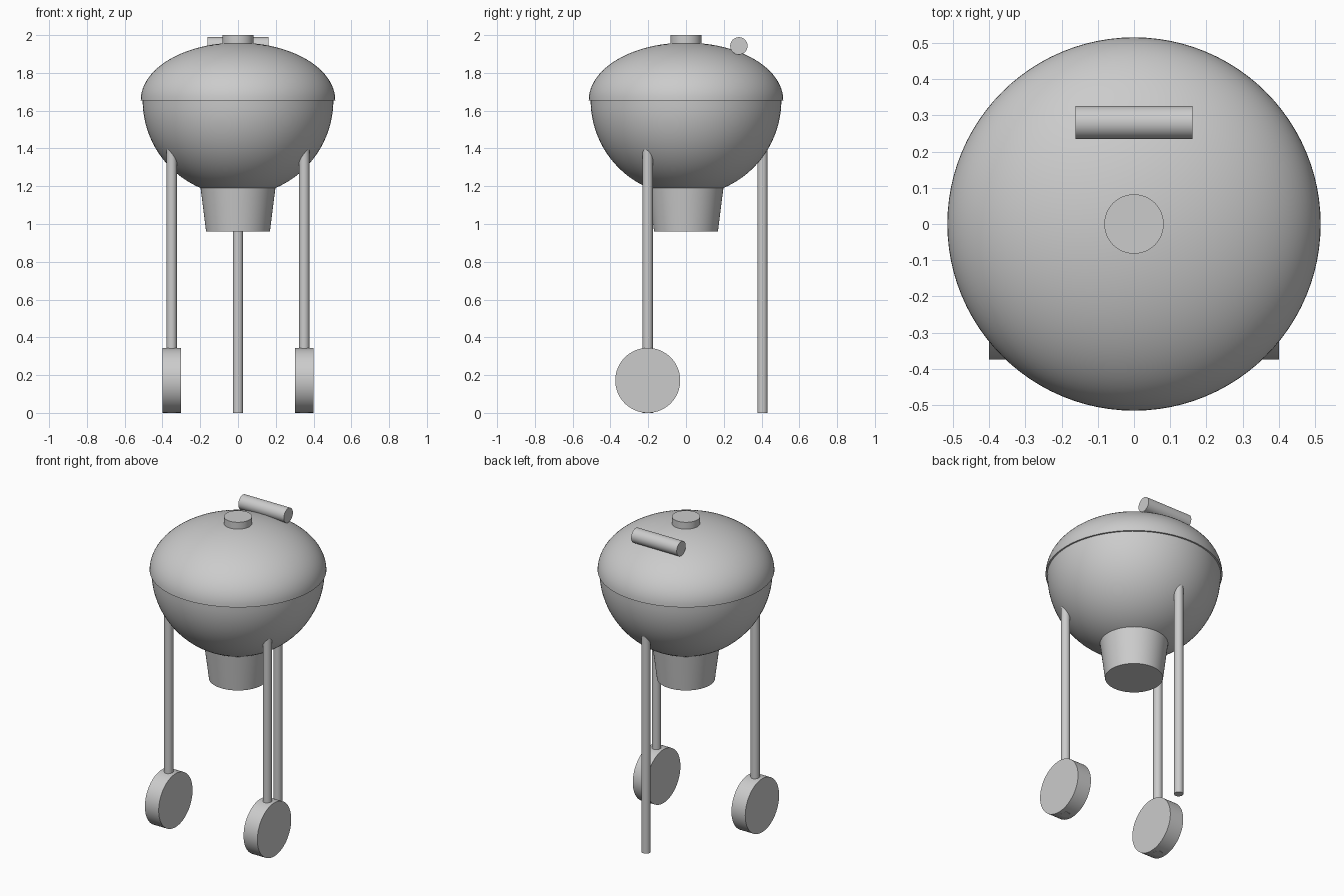
import bpy
import bmesh
import math
from mathutils import Matrix, Vector

cube = bpy.data.objects.get("Cube")
if cube:
    bpy.data.objects.remove(cube, do_unlink=True)

GREY = (0.6, 0.6, 0.6, 1)
metal = bpy.data.materials.new("plain grey")
metal.use_nodes = True
metal.diffuse_color = GREY
metal.node_tree.nodes["Principled BSDF"].inputs["Base Color"].default_value = GREY


def finish(name, bm):
    """Turn a bmesh into a smooth shaded object with crisp edges."""
    bmesh.ops.recalc_face_normals(bm, faces=bm.faces)
    mesh = bpy.data.meshes.new(name)
    bm.to_mesh(mesh)
    bm.free()
    mesh.materials.append(metal)
    obj = bpy.data.objects.new(name, mesh)
    bpy.context.collection.objects.link(obj)
    bpy.ops.object.select_all(action='DESELECT')
    obj.select_set(True)
    bpy.context.view_layer.objects.active = obj
    bpy.ops.object.shade_smooth_by_angle(angle=math.radians(35))
    return obj


def rod(name, start, end, r1, r2=None, sides=48):
    """Capped cylinder or cone between two points."""
    start, end = Vector(start), Vector(end)
    axis = end - start
    turn = axis.to_track_quat('Z', 'Y').to_matrix().to_4x4()
    bm = bmesh.new()
    bmesh.ops.create_cone(bm, cap_ends=True, segments=sides, radius1=r1,
                          radius2=r1 if r2 is None else r2, depth=axis.length,
                          matrix=Matrix.Translation((start + end) / 2) @ turn)
    return finish(name, bm)


def half_dome(name, radius, height, z, keep_top):
    """Half of a squashed sphere, closed at the rim plane."""
    bm = bmesh.new()
    bmesh.ops.create_uvsphere(bm, u_segments=96, v_segments=48, radius=1)
    bmesh.ops.bisect_plane(bm, geom=bm.verts[:] + bm.edges[:] + bm.faces[:],
                           plane_co=(0, 0, 0), plane_no=(0, 0, 1), dist=1e-4,
                           clear_inner=keep_top, clear_outer=not keep_top)
    bmesh.ops.holes_fill(bm, edges=[e for e in bm.edges if e.is_boundary], sides=0)
    bmesh.ops.scale(bm, vec=(radius, radius, height), verts=bm.verts)
    bmesh.ops.translate(bm, vec=(0, 0, z), verts=bm.verts)
    return finish(name, bm)


# Kettle: wide flattened lid over a round bowl
RIM = 1.655
half_dome("lid", 0.515, 0.305, RIM, True)
half_dome("bowl", 0.505, 0.505, RIM, False)

# Ash catcher, top vent and lid handle
rod("ash_catcher", (0, 0, 0.96), (0, 0, 1.19), 0.169, 0.198, 64)
rod("top_vent", (0, 0, 1.93), (0, 0, 2.0), 0.082)
rod("lid_handle", (-0.162, 0.28, 1.943), (0.162, 0.28, 1.943), 0.046)

# Three evenly spaced legs, the front pair ending in wheels
SPREAD, WHEEL = 0.405, 0.172
for name, angle in (("back", 90), ("front_right", 210), ("front_left", 330)):
    x = SPREAD * math.cos(math.radians(angle))
    y = SPREAD * math.sin(math.radians(angle))
    rod(name + "_leg", (x, y, 0), (x, y, 1.46), 0.027, sides=32)
    if name != "back":
        rod(name + "_wheel", (x - 0.049, y, WHEEL), (x + 0.049, y, WHEEL), WHEEL, sides=64)
